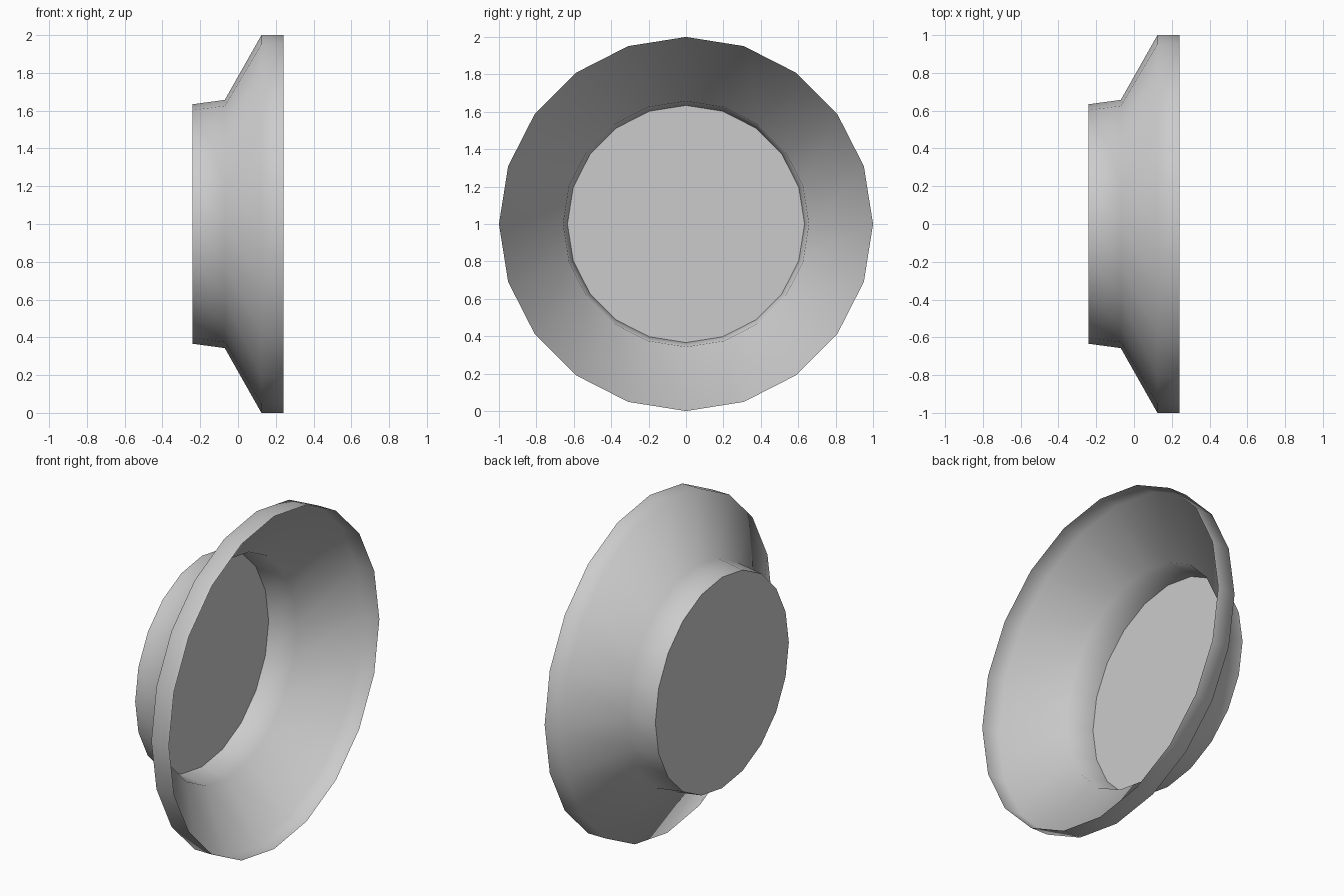
import bpy
import bmesh
from math import pi, radians
from mathutils import Vector

cube = bpy.data.objects.get("Cube")
if cube:
    bpy.data.objects.remove(cube, do_unlink=True)

SIDES = 20
CENTRE = Vector((0, 0, 1))
# (position along x, radius): closed base, neck, flare, rim
PROFILE = [(-0.24, 0.634), (-0.07, 0.657), (0.124, 1.0), (0.24, 1.0)]

# Plain grey material
grey = bpy.data.materials.new("light_grey")
grey.use_nodes = True
colour = (0.6, 0.6, 0.6, 1)
grey.diffuse_color = colour
grey.node_tree.nodes["Principled BSDF"].inputs["Base Color"].default_value = colour

# Thin open shell, turned around the x axis
bm = bmesh.new()
verts = [bm.verts.new(CENTRE + Vector((x, 0, r))) for x, r in PROFILE]
edges = [bm.edges.new(pair) for pair in zip(verts, verts[1:])]
bmesh.ops.spin(bm, geom=verts + edges, cent=CENTRE, axis=(1, 0, 0),
               angle=2 * pi, steps=SIDES, use_merge=True)
bmesh.ops.remove_doubles(bm, verts=bm.verts, dist=0.0001)

# Flat disc closing the narrow end
base_edges = [e for e in bm.edges
              if all(abs(v.co.x - PROFILE[0][0]) < 0.001 for v in e.verts)]
bmesh.ops.contextual_create(bm, geom=base_edges)
bmesh.ops.recalc_face_normals(bm, faces=bm.faces)

# Outward normals on the whole shell
base = min(bm.faces, key=lambda f: f.calc_center_median().x)
if base.normal.x > 0:
    bmesh.ops.reverse_faces(bm, faces=bm.faces)

mesh = bpy.data.meshes.new("flared_dish")
bm.to_mesh(mesh)
bm.free()
mesh.materials.append(grey)
dish = bpy.data.objects.new("flared_dish", mesh)
bpy.context.collection.objects.link(dish)

# Smooth wall, crisp edge around the base disc
bpy.ops.object.select_all(action="DESELECT")
dish.select_set(True)
bpy.context.view_layer.objects.active = dish
bpy.ops.object.shade_smooth_by_angle(angle=radians(70))
